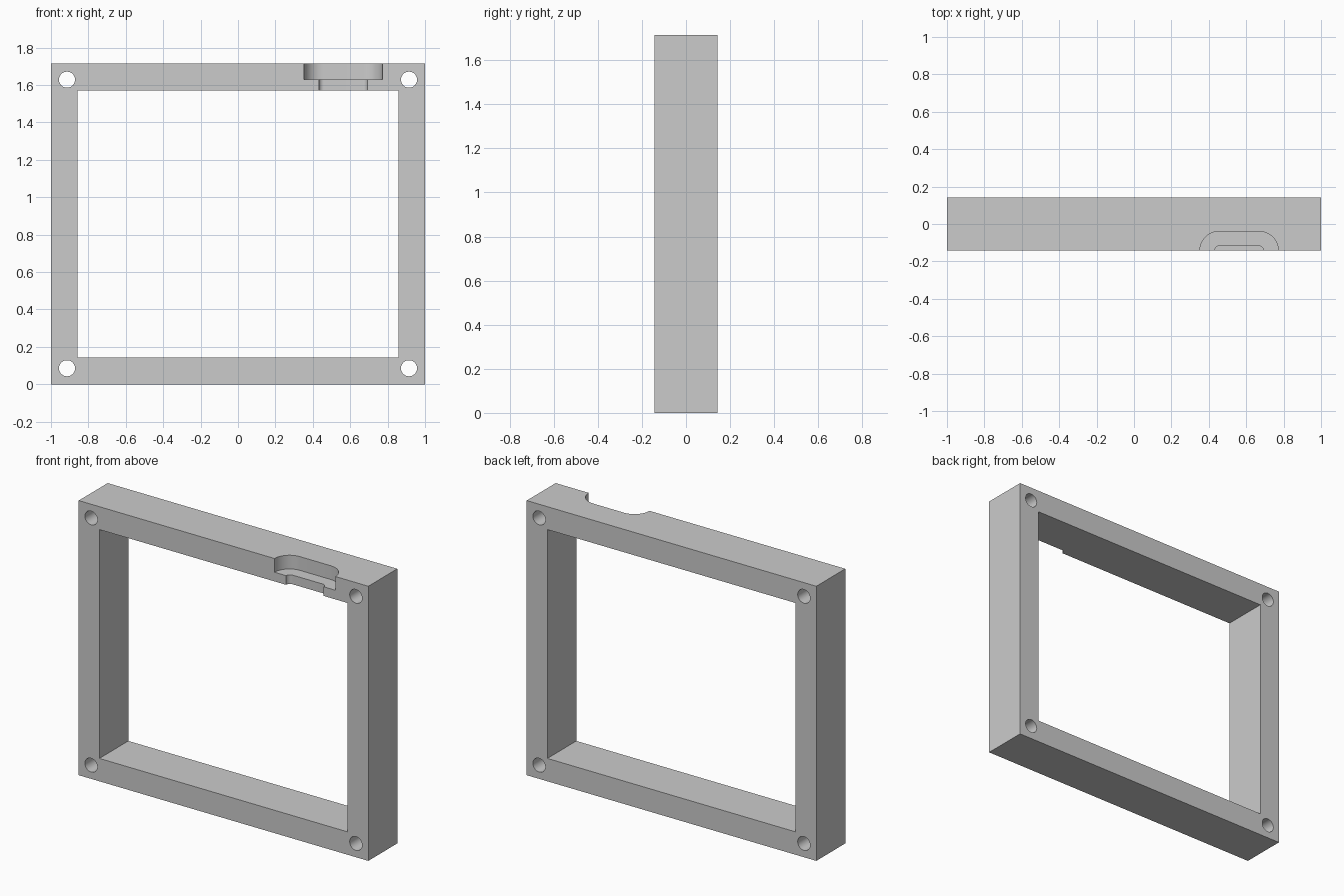
import bpy, bmesh
from math import pi, cos, sin
from mathutils import Vector

if "Cube" in bpy.data.objects:
    bpy.data.objects.remove(bpy.data.objects["Cube"])

U = 1 / 7                       # base module: frame is 14 x 12 x 2 modules
W, H, D = 14 * U, 12 * U, 2 * U


def prism(name, points, direction):
    """Extrude a closed outline of 3D points along a direction."""
    bm = bmesh.new()
    face = bm.faces.new([bm.verts.new(p) for p in points])
    out = bmesh.ops.extrude_face_region(bm, geom=[face])["geom"]
    bmesh.ops.translate(bm, vec=Vector(direction),
                        verts=[g for g in out if isinstance(g, bmesh.types.BMVert)])
    bmesh.ops.recalc_face_normals(bm, faces=bm.faces)
    mesh = bpy.data.meshes.new(name)
    bm.to_mesh(mesh)
    bm.free()
    obj = bpy.data.objects.new(name, mesh)
    bpy.context.collection.objects.link(obj)
    return obj


def box(name, x, y, z):
    outline = [(x[0], y[0], z[0]), (x[1], y[0], z[0]), (x[1], y[0], z[1]), (x[0], y[0], z[1])]
    return prism(name, outline, (0, y[1] - y[0], 0))


def cylinder(name, x, z, r, n=48):
    ring = [(x + r * cos(2 * pi * i / n), -D, z + r * sin(2 * pi * i / n)) for i in range(n)]
    return prism(name, ring, (0, 2 * D, 0))


def slot(name, x, half, r, z0, z1, n=24):
    """Vertical slot with round ends, centred on the front face."""
    pts = []
    for side, start in ((1, -pi / 2), (-1, pi / 2)):
        for i in range(n + 1):
            a = start + pi * i / n
            pts.append((x + side * half + r * cos(a), -D / 2 + r * sin(a), z0))
    return prism(name, pts, (0, 0, z1 - z0))


# Solid block for the frame
frame = box("frame", (-W / 2, W / 2), (-D / 2, D / 2), (0, H))

# Central opening
cutters = [box("opening_cutter", (-W / 2 + U, W / 2 - U), (-D, D), (U, H - U))]

# Corner screw holes
inset = 0.6 * U
for x in (-W / 2 + inset, W / 2 - inset):
    for z in (inset, H - inset):
        cutters.append(cylinder("screw_hole_cutter", x, z, 0.3 * U))

# Stepped cable notch in the top bar
cutters.append(slot("wide_notch_cutter", 0.562, 0.107, 0.103, H - 0.6 * U, H + 0.1))
cutters.append(slot("narrow_notch_cutter", 0.562, 0.103, 0.027, H - 1.5 * U, H + 0.05))

# Cut everything and remove the cutters
bpy.context.view_layer.objects.active = frame
frame.select_set(True)
for c in cutters:
    c.hide_render = True
    mod = frame.modifiers.new("cut", 'BOOLEAN')
    mod.operation, mod.solver, mod.object = 'DIFFERENCE', 'EXACT', c
    bpy.ops.object.modifier_apply(modifier=mod.name)
    bpy.data.objects.remove(c)

bpy.ops.object.shade_smooth_by_angle(angle=pi / 6)
